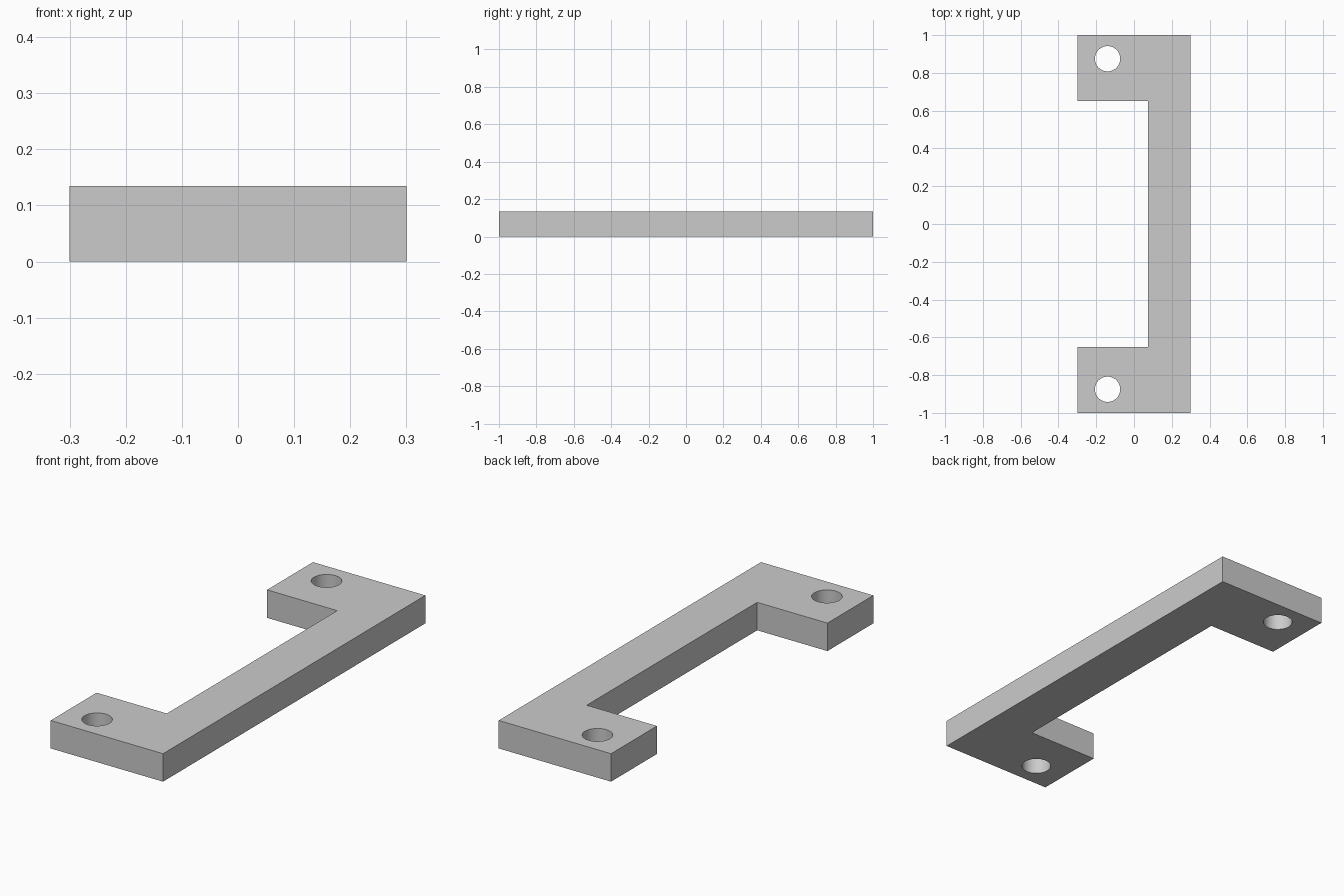
import bpy
import bmesh
from mathutils import Matrix, Vector

cube = bpy.data.objects.get("Cube")
if cube:
    bpy.data.objects.remove(cube, do_unlink=True)

HEIGHT = 0.135
HOLE_X, HOLE_Y, HOLE_RADIUS = -0.14, 0.875, 0.067

grey = bpy.data.materials.new("plain grey")
grey.use_nodes = True
grey.diffuse_color = (0.6, 0.6, 0.6, 1)
grey.node_tree.nodes["Principled BSDF"].inputs["Base Color"].default_value = grey.diffuse_color


def add_object(name, bm):
    bmesh.ops.recalc_face_normals(bm, faces=bm.faces)
    mesh = bpy.data.meshes.new(name)
    bm.to_mesh(mesh)
    bm.free()
    mesh.materials.append(grey)
    obj = bpy.data.objects.new(name, mesh)
    bpy.context.collection.objects.link(obj)
    return obj


# C-shaped handle plate: half outline mirrored, then extruded upward
half = [(0.3, 1), (-0.3, 1), (-0.3, 0.65), (0.075, 0.65)]
outline = half + [(x, -y) for x, y in reversed(half)]
bm = bmesh.new()
face = bm.faces.new([bm.verts.new((x, y, 0)) for x, y in outline])
top = bmesh.ops.extrude_face_region(bm, geom=[face])["geom"]
bmesh.ops.translate(bm, vec=(0, 0, HEIGHT),
                    verts=[v for v in top if isinstance(v, bmesh.types.BMVert)])
handle = add_object("handle_plate", bm)

# Screw hole cutters, one through each foot
bm = bmesh.new()
for side in (-1, 1):
    bmesh.ops.create_cone(bm, cap_ends=True, segments=48, radius1=HOLE_RADIUS,
                          radius2=HOLE_RADIUS, depth=HEIGHT * 3,
                          matrix=Matrix.Translation(Vector((HOLE_X, side * HOLE_Y, HEIGHT / 2))))
cutter = add_object("screw_hole_cutter", bm)
cutter.hide_render = True

# Cut the holes and apply
cut = handle.modifiers.new("screw holes", 'BOOLEAN')
cut.operation = 'DIFFERENCE'
cut.solver = 'EXACT'
cut.object = cutter
bpy.ops.object.select_all(action='DESELECT')
handle.select_set(True)
bpy.context.view_layer.objects.active = handle
bpy.ops.object.modifier_apply(modifier=cut.name)
bpy.data.objects.remove(cutter, do_unlink=True)

# Smooth hole walls, crisp edges elsewhere
bpy.ops.object.shade_smooth_by_angle()
